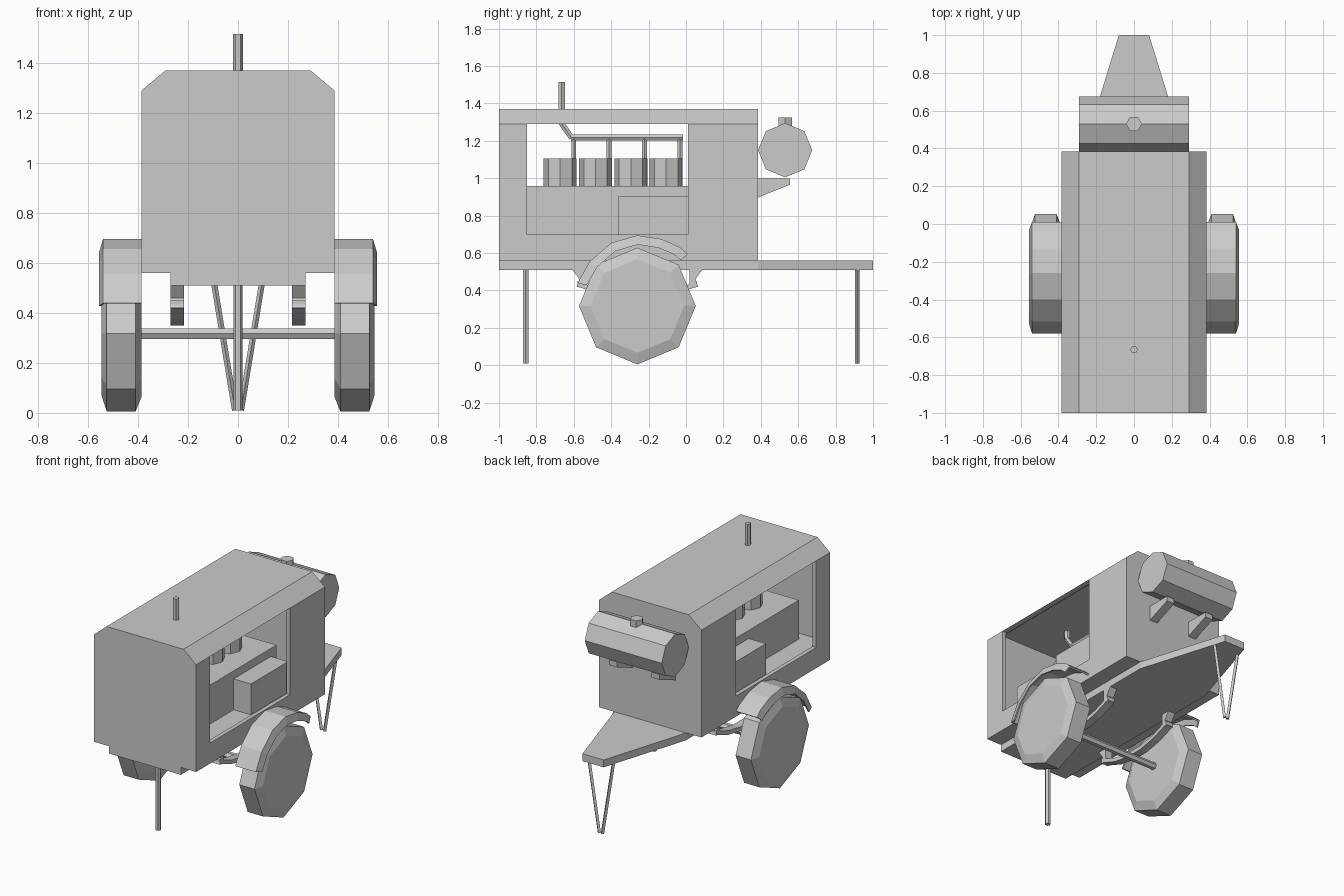
import bpy, bmesh, math
from mathutils import Vector

if "Cube" in bpy.data.objects:
    bpy.data.objects.remove(bpy.data.objects["Cube"])


def make(name, verts, faces):
    me = bpy.data.meshes.new(name)
    me.from_pydata(verts, [], faces)
    bm = bmesh.new()
    bm.from_mesh(me)
    bmesh.ops.recalc_face_normals(bm, faces=bm.faces)
    bm.to_mesh(me)
    bm.free()
    ob = bpy.data.objects.new(name, me)
    bpy.context.collection.objects.link(ob)
    return ob


def loft(name, rings, capped=True):
    n = len(rings[0])
    verts = [v for r in rings for v in r]
    faces = [(k * n + i, k * n + (i + 1) % n, (k + 1) * n + (i + 1) % n, (k + 1) * n + i)
             for k in range(len(rings) - 1) for i in range(n)]
    if capped:
        faces += [tuple(range(n)), tuple(range(len(verts) - n, len(verts)))]
    return make(name, verts, faces)


def prism(name, pts, axis, a, b):
    def place(p, d):
        c = list(p)
        c.insert("xyz".index(axis), d)
        return c
    return loft(name, [[place(p, d) for p in pts] for d in (a, b)])


def box(name, x, y, z):
    return prism(name, [(x[0], y[0]), (x[1], y[0]), (x[1], y[1]), (x[0], y[1])], "z", *z)


def rod(name, p, q, r, n=6):
    p, q = Vector(p), Vector(q)
    rot = (q - p).to_track_quat("Z", "Y")
    ring = [rot @ Vector((r * math.cos(t), r * math.sin(t), 0))
            for t in (2 * math.pi * i / n for i in range(n))]
    return loft(name, [[c + v for v in ring] for c in (p, q)])


def cut(ob, cutter):
    cutter.hide_render = True
    cutter.hide_viewport = False
    cutter.display_type = "WIRE"
    m = ob.modifiers.new("cut", "BOOLEAN")
    m.object, m.operation, m.solver = cutter, "DIFFERENCE", "EXACT"


def bake(ob):
    dg = bpy.context.evaluated_depsgraph_get()
    me = bpy.data.meshes.new_from_object(ob.evaluated_get(dg))
    cutters = [m.object for m in ob.modifiers if m.type == "BOOLEAN"]
    ob.modifiers.clear()
    ob.data = me
    for c in cutters:
        bpy.data.objects.remove(c)


# hollow housing with chamfered roof and an opening through both sides
def section(w, low, shoulder, top_w, top):
    return [(-w, low), (w, low), (w, shoulder), (top_w, top), (-top_w, top), (-w, shoulder)]


housing = prism("housing", section(0.385, 0.56, 1.29, 0.29, 1.37), "y", -1, 0.385)
cut(housing, prism("cavity_cutter", section(0.357, 0.695, 1.28, 0.28, 1.345), "y", -0.97, 0.355))
cut(housing, box("opening_cutter", (-0.6, 0.6), (-0.85, 0.01), (0.70, 1.29)))
bake(housing)

# chassis plate with tapered drawbar
prism("chassis", [(-0.27, -1), (0.27, -1), (0.27, 0.385), (0.08, 1), (-0.08, 1), (-0.27, 0.385)],
      "z", 0.51, 0.56)

# engine, side boxes, cylinders and exhaust
box("engine_block", (-0.22, 0.22), (-0.9, 0.1), (0.69, 0.96))
for i in range(4):
    y = -0.673 + 0.189 * i
    rod("engine_cylinder", (0, y, 0.95), (0, y, 1.105), 0.088, 8)
    rod("exhaust_riser", (0, y + 0.073, 0.95), (0, y + 0.073, 1.21), 0.015)
rod("exhaust_manifold", (0, -0.615, 1.218), (0, -0.015, 1.218), 0.019)
rod("exhaust_elbow", (0, -0.61, 1.215), (0, -0.67, 1.3), 0.017)
rod("exhaust_stack", (0, -0.665, 1.29), (0, -0.665, 1.515), 0.02)

# fuel tank
rod("fuel_tank", (-0.29, 0.53, 1.15), (0.29, 0.53, 1.15), 0.145, 8)
rod("tank_cap", (0, 0.53, 1.27), (0, 0.53, 1.325), 0.042)

# stands
rod("front_leg", (0, -0.857, 0.01), (0, -0.857, 0.515), 0.018)

# axle
AY, AZ = -0.26, 0.317
rod("axle", (-0.4, AY, AZ), (0.4, AY, AZ), 0.024)

# cross-section path of the mudguard in y, z
ARC = [(-0.58, 0.44), (-0.515, 0.555), (-0.40, 0.655), (-0.26, 0.695),
       (-0.13, 0.675), (-0.03, 0.63), (0.01, 0.595)]
HUB = Vector((AY, 0.36))

for s in (-1, 1):
    box("side_box", sorted((s * 0.2, s * 0.35)), (-0.36, 0.04), (0.69, 0.905))
    prism("tank_bracket", [(0.38, 0.895), (0.38, 1.0), (0.555, 1.0), (0.555, 0.965)],
          "x", s * 0.13, s * 0.19)
    rod("rear_leg", (s * 0.012, 0.915, 0.01), (s * 0.095, 0.915, 0.515), 0.012, 4)

    # wheel with bevelled shoulders
    loft("wheel", [[(s * x, AY + r * math.cos(t), AZ + r * math.sin(t))
                    for t in (math.pi / 4 * i for i in range(8))]
                   for x, r in ((0.385, 0.25), (0.41, 0.312), (0.525, 0.312), (0.545, 0.25))])

    # mudguard sheet, swept along the arc with a turned-down outer edge
    rings = []
    for p in ARC:
        p = Vector(p)
        d = (p - HUB).normalized()
        rings.append([(s * x, *(p - d * k)) for x, k in
                      ((0.385, 0), (0.54, 0), (0.555, 0.05), (0.545, 0.05), (0.535, 0.012), (0.385, 0.012))])
    loft("mudguard", rings)

    # leaf spring with its two hangers
    top = [(AY + 0.32 * u, 0.375 + 0.075 * u * u) for u in (-1, -0.6, -0.2, 0.2, 0.6, 1)]
    low = [(y, z - 0.028) for y, z in reversed(top)]
    prism("leaf_spring", top + low, "x", s * 0.215, s * 0.27)
    for e in (-1, 1):
        prism("spring_hanger", [(AY + e * y, z) for y, z in
                                ((0.28, 0.515), (0.35, 0.515), (0.31, 0.46), (0.325, 0.42), (0.28, 0.41))],
              "x", s * 0.215, s * 0.27)
